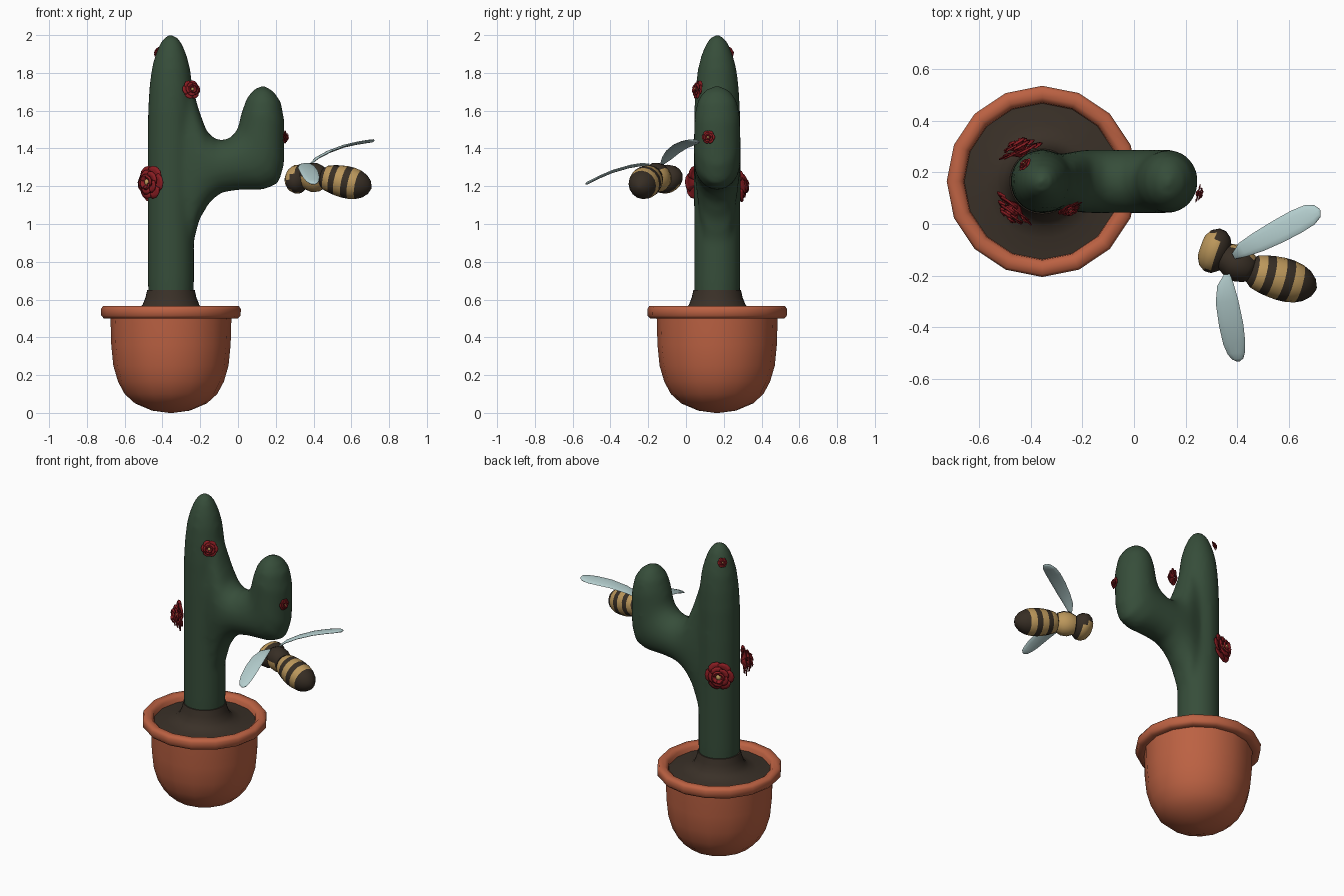
import bpy, bmesh, math
from mathutils import Vector as V

if "Cube" in bpy.data.objects:
    bpy.data.objects.remove(bpy.data.objects["Cube"])


def mat(name, rgb):
    m = bpy.data.materials.new(name)
    m.diffuse_color = (*rgb, 1)
    m.use_nodes = True
    m.node_tree.nodes["Principled BSDF"].inputs["Base Color"].default_value = m.diffuse_color
    return m


TERRA = mat("terracotta", (0.50, 0.12, 0.055))
SOIL = mat("soil_brown", (0.042, 0.030, 0.021))
GREEN = mat("cactus_green", (0.037, 0.075, 0.042))
RED = mat("petal_red", (0.25, 0.012, 0.016))
TAN = mat("honey_tan", (0.50, 0.31, 0.105))
DARK = mat("bee_brown", (0.038, 0.027, 0.018))
WING = mat("wing_blue", (0.46, 0.62, 0.62))
PX, PY = -0.355, 0.165          # pot axis


def finish(bm, name, mats, angle=50, recalc=True):
    if recalc:
        bmesh.ops.recalc_face_normals(bm, faces=bm.faces)
    me = bpy.data.meshes.new(name)
    bm.to_mesh(me)
    bm.free()
    for m in mats:
        me.materials.append(m)
    ob = bpy.data.objects.new(name, me)
    bpy.context.collection.objects.link(ob)
    bpy.ops.object.select_all(action='DESELECT')
    ob.select_set(True)
    bpy.context.view_layer.objects.active = ob
    bpy.ops.object.shade_smooth_by_angle(angle=math.radians(angle))
    return ob


def loft(bm, rings, bands=None):
    """Skin equal-length rings and cap both ends; bands = material per segment."""
    vs = [[bm.verts.new(p) for p in r] for r in rings]
    n = len(vs[0])
    for k, (a, b) in enumerate(zip(vs, vs[1:])):
        for i in range(n):
            j = (i + 1) % n
            f = bm.faces.new((a[i], a[j], b[j], b[i]))
            f.material_index = bands[k] if bands else 0
    for r, k in ((vs[0], 0), (vs[-1], -1)):
        bm.faces.new(r).material_index = bands[k] if bands else 0


def ellipse(c, a, b, n):
    """Ring about c spanned by half-axis vectors a and b."""
    return [c + a * math.cos(math.tau * i / n) + b * math.sin(math.tau * i / n) for i in range(n)]


def lathe(bm, profile, n):
    loft(bm, [ellipse(V((PX, PY, z)), V((r, 0, 0)), V((0, r, 0)), n) for r, z in profile])


# Pot with rounded base and rolled rim
bm = bmesh.new()
lathe(bm, [(0.01, 0), (0.10, 0.012), (0.19, 0.05), (0.245, 0.10), (0.28, 0.165), (0.305, 0.25),
           (0.316, 0.36), (0.32, 0.503), (0.355, 0.50), (0.369, 0.515), (0.37, 0.55), (0.36, 0.565),
           (0.325, 0.567), (0.305, 0.55), (0.298, 0.49)], 16)
finish(bm, "pot", [TERRA], 60)

# Soil mounding up around the stem
bm = bmesh.new()
lathe(bm, [(0.302, 0.47), (0.302, 0.525), (0.22, 0.533), (0.175, 0.548), (0.150, 0.572),
           (0.135, 0.61), (0.126, 0.65), (0.11, 0.652)], 32)
finish(bm, "soil", [SOIL], 60)

# Cactus: stem and bent arm, fused by a voxel remesh
bm = bmesh.new()
lathe(bm, [(0.12, 0.58), (0.123, 0.70), (0.123, 1.0), (0.124, 1.4), (0.122, 1.6), (0.115, 1.72),
           (0.103, 1.82), (0.085, 1.89), (0.062, 1.95), (0.035, 1.99), (0.006, 2.004)], 32)
arm = [(-0.34, 1.84, -0.34, 0.78, .10), (-0.245, 1.74, -0.245, 0.86, .112),
       (-0.205, 1.60, -0.205, 1.02, .121), (-0.165, 1.49, -0.15, 1.115, .123),
       (-0.11, 1.443, -0.09, 1.165, .123), (-0.05, 1.45, 0.0, 1.18, .123),
       (-0.01, 1.49, 0.14, 1.182, .123), (0.005, 1.53, 0.215, 1.215, .123),
       (0.012, 1.57, 0.244, 1.31, .123), (0.022, 1.60, 0.247, 1.54, .121),
       (0.045, 1.665, 0.228, 1.645, .103), (0.08, 1.71, 0.19, 1.702, .068),
       (0.12, 1.732, 0.145, 1.731, .015)]     # upper x,z, lower x,z, half depth
rings = []
for x1, z1, x2, z2, d in arm:
    p, q = V((x1, PY, z1)), V((x2, PY, z2))
    rings.append(ellipse((p + q) / 2, (p - q) / 2, V((0, d, 0)), 32))
loft(bm, rings)
cactus = finish(bm, "cactus", [GREEN], 180)
rm = cactus.modifiers.new("fuse", 'REMESH')
rm.mode, rm.voxel_size, rm.use_smooth_shade = 'VOXEL', 0.016, True
sm = cactus.modifiers.new("soften", 'SMOOTH')
sm.factor, sm.iterations = 0.5, 10


# Flowers: three layers of cupped petals round a tan heart
def flower(name, loc, normal, R):
    rot = V(normal).to_track_quat('Z', 'Y')
    bm = bmesh.new()
    N = 5
    for n, rad, base, lift, off in ((6, 1.0, -0.10, 0.25, 0), (5, .72, 0.0, .40, .5), (4, .46, .08, .50, .2)):
        for k in range(n):
            grid = []
            for i in range(N):
                v = i / (N - 1)
                row = []
                for j in range(N):
                    u = j / (N - 1) * 2 - 1
                    a = math.tau * (k + off) / n + u * math.pi / n * 1.25
                    r = rad * (0.12 + 0.88 * v) * (1 - 0.16 * u * u)
                    h = base + lift * math.sin(v * 2.1) + 0.07 * u * v
                    row.append(bm.verts.new(V(loc) + rot @ (V((r * math.cos(a), r * math.sin(a), h)) * R)))
                grid.append(row)
            for i in range(N - 1):
                for j in range(N - 1):
                    bm.faces.new((grid[i][j], grid[i + 1][j], grid[i + 1][j + 1], grid[i][j + 1]))
    ob = finish(bm, name + "_petals", [RED], 50, False)
    s = ob.modifiers.new("thickness", 'SOLIDIFY')
    s.thickness, s.offset = 0.05 * R, 0
    bm = bmesh.new()
    bmesh.ops.create_uvsphere(bm, u_segments=10, v_segments=6, radius=0.2 * R)
    bmesh.ops.translate(bm, verts=bm.verts, vec=V(loc) + rot @ V((0, 0, 0.36 * R)))
    finish(bm, name + "_heart", [TAN])


for i, (loc, nrm, R) in enumerate([((-0.455, 0.068, 1.22), (-0.7, -0.72, 0.05), 0.093),
                                   ((-0.435, 0.272, 1.20), (-0.35, 0.93, 0.05), 0.09),
                                   ((-0.25, 0.068, 1.71), (0.4, -0.85, 0.2), 0.052),
                                   ((0.244, 0.12, 1.46), (1, -0.25, 0), 0.036),
                                   ((-0.42, 0.228, 1.91), (-0.65, 0.6, 0.4), 0.03)]):
    flower(f"flower_{i + 1}", loc, nrm, R)


# Bee body parts: elliptical sections along an axis, rolled slightly
def body(start, end, sections, bands):
    s, e = V(start), V(end)
    axis = (e - s).normalized()
    side = axis.cross(V((0, -0.35, 0.94))).normalized()
    up = side.cross(axis)
    bm = bmesh.new()
    loft(bm, [ellipse(s.lerp(e, t), side * w, up * h, 16) for t, w, h in sections], bands)
    bmesh.ops.recalc_face_normals(bm, faces=bm.faces)
    return bm, up, side, (s + e) / 2


abd = [(0, .045), (.08, .064), (.20, .073), (.32, .079), (.47, .083), (.60, .082),
       (.74, .075), (.86, .060), (.95, .037), (1, .008)]
bm, *_ = body((0.445, -0.178, 1.25), (0.705, -0.25, 1.192), [(t, r, r * 1.03) for t, r in abd],
              [1, 0, 1, 0, 1, 0, 1, 1, 1])
finish(bm, "bee_abdomen", [TAN, DARK])

tho = [(0, .045), (.15, .062), (.4, .078), (.65, .078), (.88, .062), (1, .045)]
bm, up, *_ = body((0.335, -0.115, 1.243), (0.462, -0.185, 1.25), [(t, r * .88, r) for t, r in tho],
                  [1, 0, 0, 0, 1])
for f in bm.faces:                      # dark back
    if f.normal.dot(up) > 0.35:
        f.material_index = 1
finish(bm, "bee_thorax", [TAN, DARK])

head = [(0, .045, .035), (.15, .074, .058), (.4, .09, .074), (.65, .088, .074), (.88, .07, .058), (1, .045, .035)]
bm, up, side, mid = body((0.262, -0.085, 1.232), (0.362, -0.122, 1.242), head, [0, 0, 0, 1, 1])
for f in bm.faces:                      # dark eyes on both sides
    if abs((f.calc_center_median() - mid).dot(side)) > 0.068:
        f.material_index = 1
finish(bm, "bee_head", [TAN, DARK])

# Wings: flattened sections along an arched centreline (x, y, z, half width)
wings = {"left": [(.385, -.125, 1.32, .012), (.42, -.10, 1.35, .030), (.48, -.07, 1.382, .040),
                  (.56, -.028, 1.412, .046), (.63, .01, 1.428, .047), (.68, .036, 1.436, .042),
                  (.71, .05, 1.44, .026), (.72, .055, 1.441, .006)],
         "right": [(.36, -.195, 1.315, .012), (.354, -.235, 1.315, .032), (.36, -.30, 1.304, .044),
                   (.376, -.39, 1.278, .047), (.388, -.46, 1.248, .043), (.396, -.50, 1.228, .034),
                   (.402, -.522, 1.217, .022), (.405, -.532, 1.212, .006)]}
for name, pts in wings.items():
    d = V(pts[-1][:3]) - V(pts[0][:3])
    side = V((-d.y, d.x, 0)).normalized()
    side.z = -0.15 if name == "left" else 0.1
    up = V((0, 0, 1))
    bm = bmesh.new()
    loft(bm, [ellipse(V(p[:3]), side * p[3], up * min(.008, p[3] * .4), 12) for p in pts])
    finish(bm, f"bee_{name}_wing", [WING], 60)
